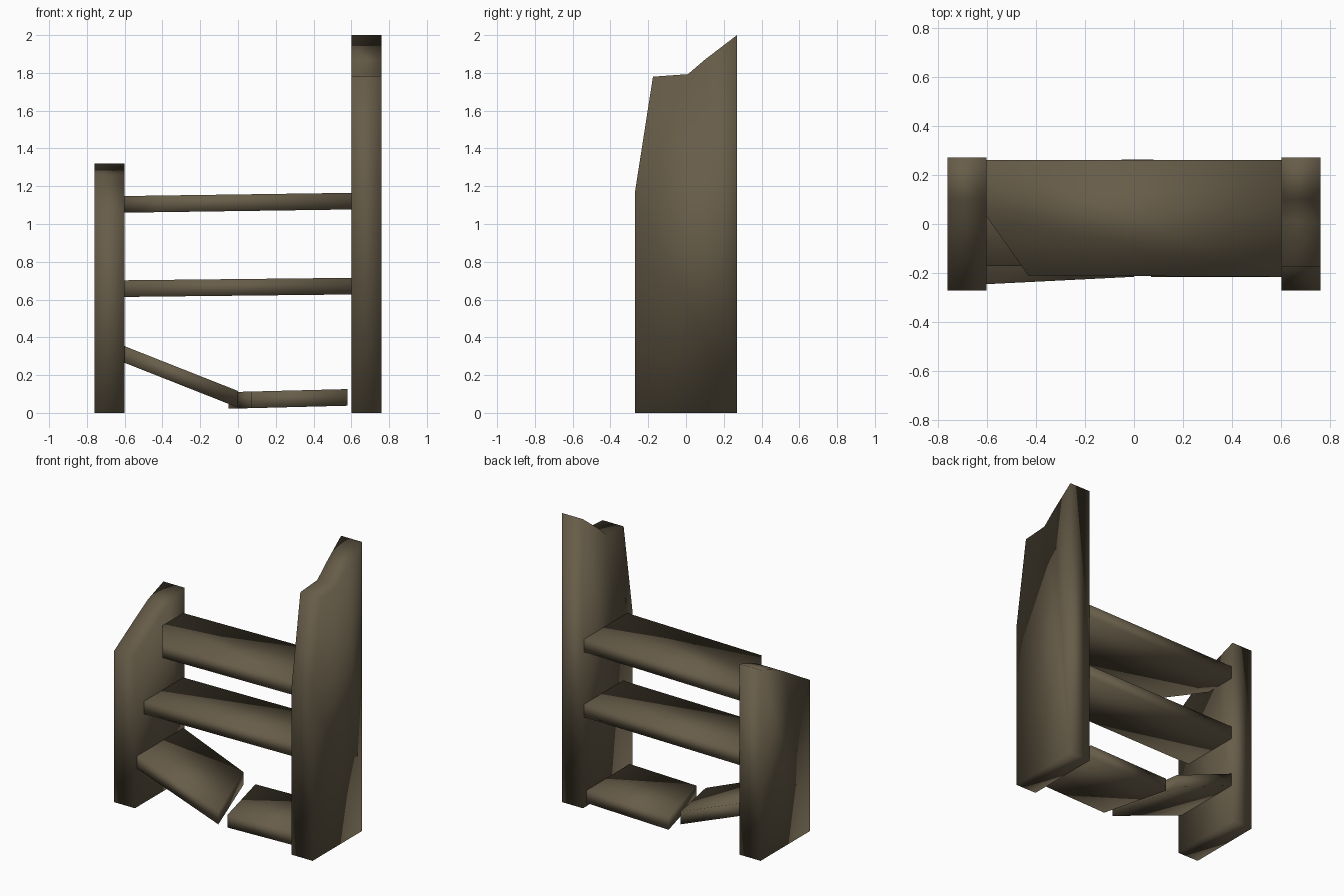
import bpy

if "Cube" in bpy.data.objects:
    bpy.data.objects.remove(bpy.data.objects["Cube"])

wood = bpy.data.materials.new("dark_weathered_wood")
wood.diffuse_color = (0.135, 0.108, 0.066, 1)
wood.use_nodes = True
wood.node_tree.nodes["Principled BSDF"].inputs["Base Color"].default_value = wood.diffuse_color


def prism(name, bottom, top):
    """Solid between two matching outlines, softly shaded like worn wood."""
    n = len(bottom)
    faces = [tuple(range(n))[::-1], tuple(range(n, 2 * n))]
    faces += [(i, (i + 1) % n, n + (i + 1) % n, n + i) for i in range(n)]
    mesh = bpy.data.meshes.new(name)
    mesh.from_pydata(bottom + top, [], faces)
    mesh.materials.append(wood)
    mesh.polygons.foreach_set("use_smooth", [True] * len(faces))
    mesh.update()
    obj = bpy.data.objects.new(name, mesh)
    bpy.context.collection.objects.link(obj)
    return obj


def side_panel(name, x0, x1, profile):
    """Upright board: (y, z) profile extruded along x."""
    prism(name, [(x0, y, z) for y, z in profile], [(x1, y, z) for y, z in profile])


def shelf(name, outline, z_left, z_right, x_left=-0.6, x_right=0.6, thick=0.088):
    """Tilted board: (x, y) outline, underside height runs from z_left to z_right."""
    def height(x):
        return z_left + (z_right - z_left) * (x - x_left) / (x_right - x_left)
    prism(name, [(x, y, height(x)) for x, y in outline],
          [(x, y, height(x) + thick) for x, y in outline])


# Uprights with broken tops
side_panel("left_side_panel", -0.76, -0.60,
           [(-0.27, 0), (0.27, 0), (0.27, 1.32), (0.1, 1.26), (0.01, 1.21), (-0.27, 1.045)])
side_panel("right_side_panel", 0.60, 0.76,
           [(-0.27, 0), (0.27, 0), (0.27, 2.0), (0.1, 1.87), (0.01, 1.793),
            (-0.175, 1.78), (-0.27, 1.17)])

# Top shelf with a snapped front corner
shelf("top_shelf", [(-0.43, -0.21), (0.6, -0.215), (0.6, 0.26), (-0.6, 0.26), (-0.6, 0.03)],
      1.06, 1.077)

# Middle shelf
shelf("middle_shelf", [(-0.6, -0.17), (0.6, -0.17), (0.6, 0.26), (-0.6, 0.26)], 0.614, 0.627)

# Bottom shelf, snapped in two
shelf("bottom_shelf_left_half", [(-0.6, -0.245), (0.0, -0.215), (-0.14, 0.26), (-0.6, 0.26)],
      0.265, 0.028, x_right=0.0)
shelf("bottom_shelf_right_half", [(0.07, -0.215), (0.58, -0.215), (0.58, 0.26), (-0.05, 0.262)],
      0.022, 0.038, x_left=-0.05, x_right=0.58)
